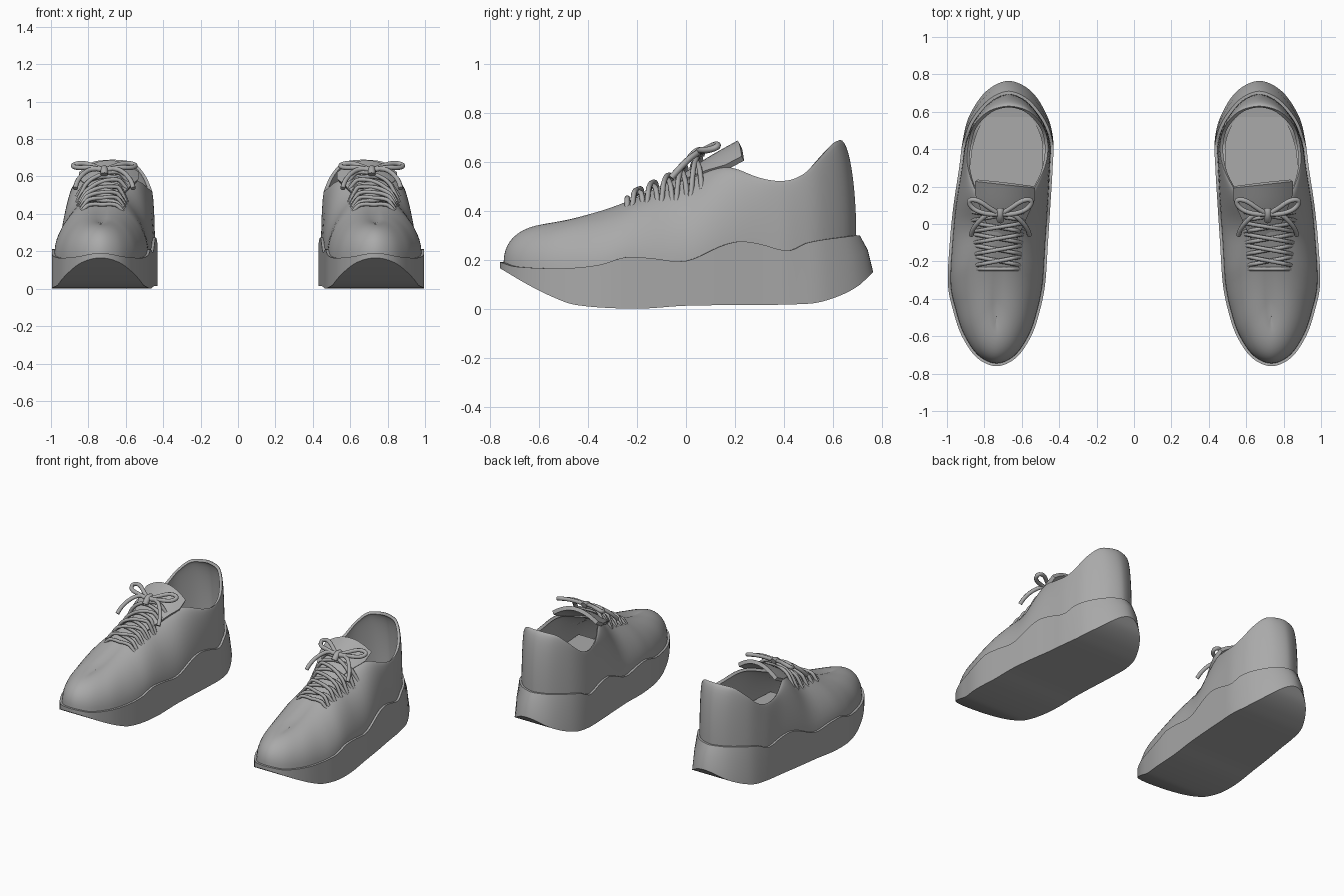
import bpy, bmesh
from math import sin, cos, pi
from mathutils import Vector
from mathutils.bvhtree import BVHTree

cube = bpy.data.objects.get("Cube")
if cube:
    bpy.data.objects.remove(cube)

grey = bpy.data.materials.new("plain_grey")
grey.use_nodes = True
grey.diffuse_color = (0.4, 0.4, 0.4, 1)
grey.node_tree.nodes["Principled BSDF"].inputs["Base Color"].default_value = (0.4, 0.4, 0.4, 1)


def value_at(points, x):
    """Smooth height of a curve through sorted (x, value) points."""
    last = len(points) - 1
    x = min(max(x, points[0][0]), points[last][0])
    i = 0
    while i < last - 1 and x > points[i + 1][0]:
        i += 1

    def slope(k):
        a, b = points[max(k - 1, 0)], points[min(k + 1, last)]
        return (b[1] - a[1]) / (b[0] - a[0])

    (x0, v0), (x1, v1) = points[i], points[i + 1]
    h = x1 - x0
    t = (x - x0) / h
    blend = t * t * (3 - 2 * t)
    return (v0 + (v1 - v0) * blend
            + h * slope(i) * t * (1 - t) ** 2 - h * slope(i + 1) * t * t * (1 - t))


def closed_curve(points, steps):
    """Sample a closed smooth curve through the points."""
    out = []
    n = len(points)
    for i in range(n):
        a, b, c, d = (Vector(points[(i + k) % n]) for k in (-1, 0, 1, 2))
        for s in range(steps):
            t = s / steps
            out.append(b + (c - a) * t / 2 + (a * 2 - b * 5 + c * 4 - d) * t * t / 2
                       + (b * 3 - a - c * 3 + d) * t ** 3 / 2)
    return out


def inset(ring, amount):
    """Move a ring inwards; amount is a function of y."""
    out = []
    for i, p in enumerate(ring):
        t = (ring[(i + 1) % len(ring)] - ring[i - 1]).normalized()
        out.append(p + Vector((-t.y, t.x)) * amount(p.y))
    return out


def finish(obj, angle=40):
    bpy.ops.object.select_all(action='DESELECT')
    obj.select_set(True)
    bpy.context.view_layer.objects.active = obj
    if obj.type == 'CURVE':
        bpy.ops.object.convert(target='MESH')
        obj = bpy.context.object
    for mod in list(obj.modifiers):
        bpy.ops.object.modifier_apply(modifier=mod.name)
    bpy.ops.object.shade_smooth_by_angle(angle=angle * pi / 180)
    obj.modifiers.new("other_foot", 'MIRROR').use_mirror_merge = False


def make(name, verts, faces, thickness=0, closed=False):
    mesh = bpy.data.meshes.new(name)
    mesh.from_pydata(verts, [], faces)
    bm = bmesh.new()
    bm.from_mesh(mesh)
    bmesh.ops.remove_doubles(bm, verts=bm.verts, dist=0.0001)
    if closed:
        bmesh.ops.recalc_face_normals(bm, faces=bm.faces)
    bm.to_mesh(mesh)
    bm.free()
    mesh.materials.append(grey)
    obj = bpy.data.objects.new(name, mesh)
    bpy.context.collection.objects.link(obj)
    if thickness:
        mod = obj.modifiers.new("thickness", 'SOLIDIFY')
        mod.thickness = thickness
        mod.offset = -1
    finish(obj)
    return obj


def walls(levels, n):
    return [(k * n + i, k * n + (i + 1) % n, (k + 1) * n + (i + 1) % n, (k + 1) * n + i)
            for k in range(levels - 1) for i in range(n)]


def cap(start, n):
    """Strips across a ring, from toe to heel."""
    return [tuple(dict.fromkeys(start + k % n for k in (i, i + 1, n - i - 1, n - i)))
            for i in range(n // 2)]


# Plan outline: y, outer x, inner x
rows = [(-.76, .735, .735), (-.715, .84, .63), (-.6, .92, .55), (-.47, .965, .505),
        (-.32, .995, .475), (-.1, .985, .46), (.1, .965, .447), (.3, .935, .435),
        (.45, .915, .432), (.58, .88, .465), (.71, .79, .55), (.765, .67, .67)]
outline = closed_curve([(a, y) for y, a, b in rows]
                       + [(b, y) for y, a, b in rows[-2:0:-1]], 6)
N = len(outline)

# Sole: rocker bottom, wavy top edge, heel leaning in
bottom = [(-.76, .165), (-.65, .1), (-.55, .05), (-.45, .015), (-.2, 0), (0, .012),
          (.5, .02), (.6, .042), (.7, .09), (.765, .15)]
wave = [(-.76, .19), (-.7, .172), (-.5, .165), (-.35, .18), (-.25, .21), (-.15, .207),
        (0, .195), (.15, .258), (.22, .275), (.3, .265), (.42, .237), (.5, .27), (.7, .3)]


def heel_lean(y):
    return .055 * max(0, (y - .4) / .365) ** 1.3


top_ring = inset(outline, heel_lean)
mid_ring = inset(outline, lambda y: heel_lean(y) * .4)
ledge = inset(outline, lambda y: heel_lean(y) + .03)
sole = [(p.x, p.y, value_at(bottom, p.y)) for p in outline]
sole += [(m.x, m.y, value_at(bottom, o.y) * .4 + value_at(wave, t.y) * .6)
         for o, m, t in zip(outline, mid_ring, top_ring)]
sole += [(p.x, p.y, value_at(wave, p.y)) for p in top_ring]
sole += [(p.x, p.y, value_at(wave, t.y)) for p, t in zip(ledge, top_ring)]
make("sole", sole, walls(4, N) + cap(0, N) + cap(3 * N, N), closed=True)

# Insole
make("insole", [(p.x, p.y, .285) for p in inset(outline, lambda y: heel_lean(y) + .055)
                ], [f for i, f in enumerate(cap(0, N)) if outline[i].y > -.2])

# Upper: each wall curve runs from the sole to the crest line or the collar
middle = [(-.76, .735), (-.2, .715), (.1, .69), (.3, .675), (.765, .67)]
spread = [(-.76, 0), (-.1, 0), (.1, .48), (.3, .82), (.45, .88), (.6, .87), (.765, .85)]
rim_y = [(-.76, -.5), (-.1, -.04), (.1, .13), (.3, .3), (.45, .43), (.58, .53),
         (.71, .605), (.765, .63)]
rim_z = [(-.5, .35), (-.4, .375), (-.25, .43), (-.04, .53), (.05, .555), (.14, .578),
         (.2, .573), (.3, .535), (.4, .522), (.48, .55), (.55, .62), (.6, .675), (.63, .69)]
fullness = [(-.76, .8), (-.1, 1.2), (.3, 1.15), (.765, 1)]
base = inset(outline, lambda y: heel_lean(y) + .014)
LEVELS = 13
upper = []
for level in range(LEVELS):
    a = level / (LEVELS - 1) * pi / 2
    for o, b in zip(outline, base):
        k = value_at(fullness, o.y)
        cx, ty = value_at(middle, o.y), value_at(rim_y, o.y)
        tx = cx + (o.x - cx) * max(0, value_at(spread, o.y))
        bz, tz = value_at(wave, b.y) - .01, value_at(rim_z, ty)
        out, up = max(0, cos(a)) ** k, sin(a) ** k
        upper.append((tx + (b.x - tx) * out, ty + (b.y - ty) * out, bz + (tz - bz) * up))
upper_faces = walls(LEVELS, N)
make("upper", upper, upper_faces, thickness=.018)

# Tongue: arched slab rising out of the throat
tongue_z = [(-.14, .47), (0, .56), (.1, .625), (.21, .687)]
COLS, ROWS = 13, 12
tongue = []
for r in range(ROWS):
    y = -.14 + .35 * r / (ROWS - 1)
    half = .04 + .12 * min(1, (y + .14) / .28)
    for c in range(COLS):
        dx = half * (2 * c / (COLS - 1) - 1)
        tongue.append((.69 + dx, y + .12 * dx * r / ROWS,
                       value_at(tongue_z, y) - 2.5 * dx * dx))
tongue_faces = [(r * COLS + c, r * COLS + c + 1, (r + 1) * COLS + c + 1, (r + 1) * COLS + c)
                for r in range(ROWS - 1) for c in range(COLS - 1)]
make("tongue", tongue, tongue_faces, thickness=.025)

# Laces
trees = [BVHTree.FromPolygons(upper, upper_faces), BVHTree.FromPolygons(tongue, tongue_faces)]


def surface_z(x, y):
    hits = [t.ray_cast(Vector((x, y, 2)), Vector((0, 0, -1)))[0] for t in trees]
    return max([h.z for h in hits if h] or [.5])


def cord(name, paths, radius=.011):
    data = bpy.data.curves.new(name, 'CURVE')
    data.dimensions = '3D'
    data.bevel_depth = radius
    data.bevel_resolution = 2
    data.use_fill_caps = True
    data.resolution_u = 4
    for path in paths:
        spline = data.splines.new('NURBS')
        spline.points.add(len(path) - 1)
        for point, co in zip(spline.points, path):
            point.co = (*co, 1)
        spline.order_u = 3
        spline.use_endpoint_u = True
    data.materials.append(grey)
    obj = bpy.data.objects.new(name, data)
    bpy.context.collection.objects.link(obj)
    finish(obj, 60)


LACE_X = .725


def across(y0, y1, half, lift):
    path = []
    for i in range(-4, 5):
        t = i / 4
        x, y = LACE_X + half * t, (y0 + y1) / 2 + (y1 - y0) / 2 * t
        rise = -.015 if abs(i) == 4 else lift
        path.append((x, y, surface_z(x, y) + rise))
    return path


paths = [across(-.24, -.24, .115, .014)]
for row in range(5):
    y, half = -.22 + .06 * row, .118 + .005 * row
    paths += [across(y, y + .045, half, .016), across(y + .045, y, half, .03)]
cord("laces", paths)

# Bow: two loops, two tails and a knot
bow = []
for side in (-1, 1):
    loop = [(0, .05, .632), (.05, .08, .655), (.12, .13, .675), (.175, .13, .66),
            (.15, .08, .645), (.07, .05, .65), (0, .05, .632)]
    tail = [(0, .05, .64), (.06, .06, .645), (.11, .02, .62), (.15, -.03, .57),
            (.155, -.06, .535)]
    bow += [[(LACE_X - .01 + side * x, y, z) for x, y, z in p] for p in (loop, tail)]
cord("bow", bow, .013)
cord("knot", [[(LACE_X - .01, .02, .61), (LACE_X - .01, .045, .65), (LACE_X - .01, .08, .64)]], .02)
